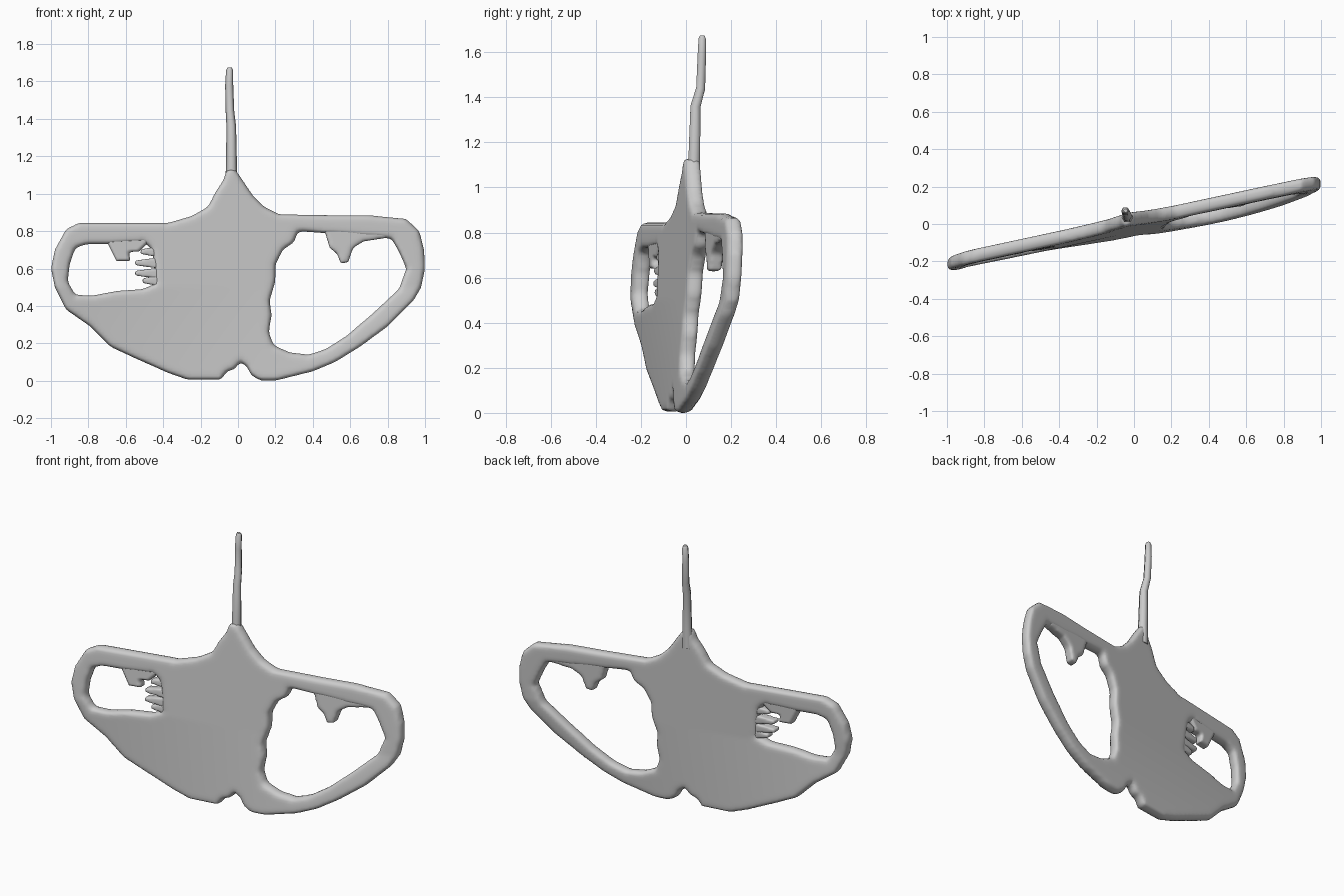
import bpy, bmesh, math

if "Cube" in bpy.data.objects:
    bpy.data.objects.remove(bpy.data.objects["Cube"])


def depth(x, z):
    # The sheet is twisted: diagonal in plan, flatter near the foot, leaning back
    slope = 0.215 if z > 0.5 else 0.15 + 0.13 * max(z, 0)
    return slope * x - 0.037 + 0.062 * z


def sheet(name, loops, half=0.036, bevel=0.022, voxel=0.016):
    # Rounded slab from front-view loops (inner loops become holes)
    cu = bpy.data.curves.new(name, 'CURVE')
    cu.dimensions = '2D'
    cu.fill_mode = 'BOTH'
    cu.extrude = half - bevel
    cu.bevel_depth = bevel
    cu.bevel_resolution = 2
    cu.offset = -bevel
    for loop in loops:
        sp = cu.splines.new('POLY')
        sp.points.add(len(loop) - 1)
        for p, (x, z) in zip(sp.points, loop):
            p.co = (x, z, 0, 1)
        sp.use_cyclic_u = True
    src = bpy.data.objects.new(name + "_profile", cu)
    bpy.context.collection.objects.link(src)
    bpy.context.view_layer.update()
    dg = bpy.context.evaluated_depsgraph_get()
    me = bpy.data.meshes.new_from_object(src.evaluated_get(dg))
    bpy.data.objects.remove(src)
    bm = bmesh.new()
    bm.from_mesh(me)
    bmesh.ops.remove_doubles(bm, verts=bm.verts, dist=0.0005)
    bmesh.ops.recalc_face_normals(bm, faces=bm.faces)
    bm.to_mesh(me)
    bm.free()
    ob = bpy.data.objects.new(name, me)
    bpy.context.collection.objects.link(ob)
    # Even out the mesh so it can follow the twist
    rm = ob.modifiers.new("even", 'REMESH')
    rm.mode = 'VOXEL'
    rm.voxel_size = voxel
    sm = ob.modifiers.new("soften", 'SMOOTH')
    sm.factor = 0.5
    sm.iterations = 2
    bpy.context.view_layer.update()
    dg = bpy.context.evaluated_depsgraph_get()
    me = bpy.data.meshes.new_from_object(ob.evaluated_get(dg))
    ob.modifiers.clear()
    ob.data = me
    for v in me.vertices:
        x, z, t = v.co
        v.co = (x, depth(x, z) - t, max(z, 0))
    for p in me.polygons:
        p.use_smooth = True
    return ob


# Main winged sheet with its two openings
outline = [(-.06, 1.13), (-.015, 1.13), (.02, 1.08), (.08, .99), (.14, .93),
           (.22, .89), (.5, .885), (.7, .885), (.9, .865), (.97, .8),
           (.995, .7), (1, .6), (.98, .5), (.94, .43), (.8, .29), (.65, .18),
           (.52, .1), (.4, .05), (.3, .025), (.2, 0), (.12, 0), (.07, .03),
           (.045, .08), (.01, .1), (-.02, .06), (-.06, .05), (-.09, .005),
           (-.27, .005), (-.37, .04), (-.55, .12), (-.68, .18), (-.79, .29),
           (-.92, .38), (-.98, .5), (-1, .6), (-.98, .7), (-.92, .81),
           (-.85, .845), (-.37, .845), (-.25, .88), (-.16, .93), (-.12, 1.01),
           (-.08, 1.07)]
right_hole = [(.32, .8), (.82, .76), (.86, .69), (.9, .6), (.86, .49),
              (.72, .36), (.58, .24), (.47, .17), (.38, .14), (.28, .15),
              (.19, .19), (.165, .26), (.18, .35), (.17, .43), (.2, .53),
              (.2, .62), (.24, .7), (.3, .74)]
left_hole = [(-.87, .71), (-.81, .73), (-.68, .73), (-.5, .74), (-.46, .7),
             (-.45, .63), (-.44, .52), (-.51, .49), (-.65, .48), (-.78, .455),
             (-.87, .46), (-.91, .53), (-.9, .62)]
sheet("winged_sheet", [outline, right_hole, left_hole])

# Ragged bits hanging in the openings
sheet("right_drip", [[(.44, .84), (.47, .78), (.49, .71), (.53, .68), (.55, .625),
                      (.59, .635), (.615, .71), (.67, .745), (.8, .765), (.8, .84)]],
      0.032, 0.012, 0.012)
sheet("left_drip", [[(-.72, .78), (-.68, .7), (-.65, .64), (-.575, .64),
                     (-.585, .69), (-.53, .69), (-.5, .72), (-.44, .78)]],
      0.03, 0.01, 0.01)
for i, (tip, z) in enumerate([(-.52, .69), (-.55, .63), (-.55, .575), (-.51, .535)]):
    sheet(f"left_tooth_{i + 1}", [[(tip, z + .012), (-.42, z + .03),
                                  (-.42, z - .03), (tip, z - .012)]],
          0.028, 0.005, 0.008)

# Slender spire, slightly bent
cu = bpy.data.curves.new("spire", 'CURVE')
cu.dimensions = '3D'
cu.bevel_depth = 0.027
cu.bevel_resolution = 1
cu.use_fill_caps = True
sp = cu.splines.new('POLY')
path = [(-.035, .03, 1.02, 1.3), (-.035, .037, 1.14, 1.1), (-.036, .042, 1.36, .95),
        (-.043, .065, 1.44, .85), (-.047, .07, 1.58, .8), (-.045, .072, 1.66, .7),
        (-.045, .072, 1.675, .4)]
sp.points.add(len(path) - 1)
for p, (x, y, z, r) in zip(sp.points, path):
    p.co = (x, y, z, 1)
    p.radius = r
tmp = bpy.data.objects.new("spire_path", cu)
bpy.context.collection.objects.link(tmp)
bpy.context.view_layer.update()
me = bpy.data.meshes.new_from_object(tmp.evaluated_get(bpy.context.evaluated_depsgraph_get()))
bpy.data.objects.remove(tmp)
spire = bpy.data.objects.new("spire", me)
bpy.context.collection.objects.link(spire)
for p in me.polygons:
    p.use_smooth = True
